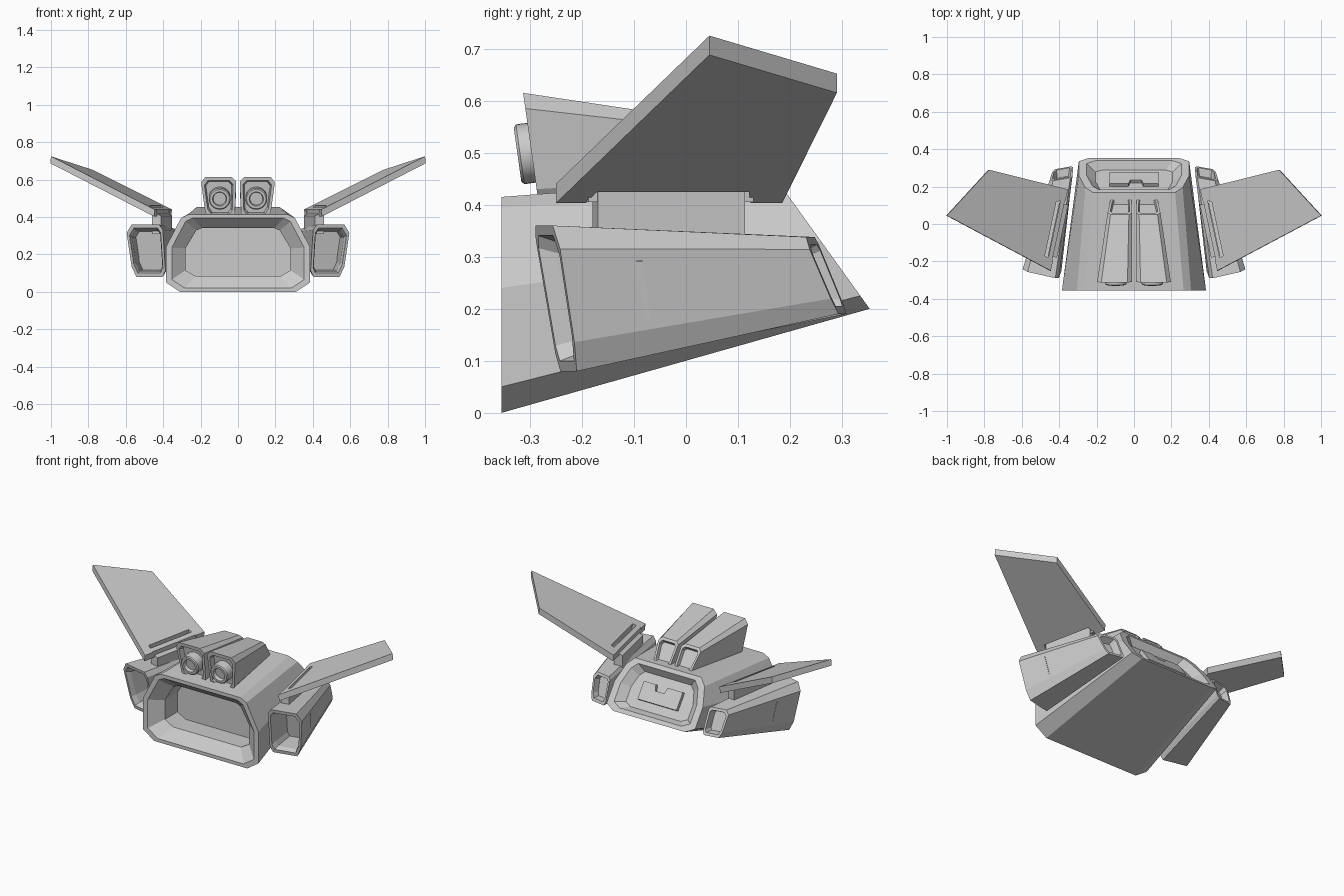
import bpy, bmesh
from math import sin, cos, tau
from mathutils import Vector as V

if "Cube" in bpy.data.objects:
    bpy.data.objects.remove(bpy.data.objects["Cube"])


def finish(name, bm, mirror):
    bmesh.ops.recalc_face_normals(bm, faces=bm.faces)
    me = bpy.data.meshes.new(name)
    bm.to_mesh(me)
    bm.free()
    ob = bpy.data.objects.new(name, me)
    bpy.context.collection.objects.link(ob)
    if mirror:
        ob.modifiers.new("Mirror", "MIRROR").use_mirror_merge = False
    return ob


def loft(name, rings, mirror=False):
    """Skin a sequence of equal-count rings and cap both ends."""
    bm = bmesh.new()
    vs = [[bm.verts.new(p) for p in r] for r in rings]
    n = len(vs[0])
    for a, b in zip(vs, vs[1:]):
        for i in range(n):
            j = (i + 1) % n
            bm.faces.new((a[i], a[j], b[j], b[i]))
    bm.faces.new(vs[0])
    bm.faces.new(vs[-1])
    return finish(name, bm, mirror)


def inset(ring, sx, s, push=(0, 0, 0)):
    """Copy of a ring shrunk about its middle and moved."""
    lo = V([min(p[k] for p in ring) for k in range(3)])
    hi = V([max(p[k] for p in ring) for k in range(3)])
    c = (lo + hi) / 2
    return [V((c.x + (p.x - c.x) * sx, c.y + (p.y - c.y) * s,
               c.z + (p.z - c.z) * s)) + V(push) for p in ring]


def both(half):
    return half + [(-x, z) for x, z in reversed(half)]


# Main hull: tapered octagonal shell, open recess at front, slanted panel at rear
front = [V((x, -.355, z)) for x, z in both(
    [(.31, 0), (.385, .05), (.385, .24), (.305, .395), (.265, .415)])]
rear = [V((x, .353 - (z - .2) * .72, z)) for x, z in both(
    [(.24, .2), (.295, .225), (.295, .33), (.26, .42), (.22, .455)])]
IN = V((0, -.81, -.58))
lip = inset(front, .92, .9)
throat = inset(front, .73, .62, (0, .06, .005))
floor = inset(throat, 1, 1, (0, .12, 0))
r_lip = inset(rear, .86, .84)
r_floor = inset(rear, .7, .66, IN * .04)
loft("main_hull", [floor, throat, lip, front, rear, r_lip, r_floor])

# Notched plate inside the rear recess
mid, up = V((0, .261, .328)) + IN * .045, V((0, -.584, .812))
plate = [(-.13, -.055), (.13, -.055), (.13, .05), (.05, .05), (.04, .015),
         (-.02, .015), (-.03, .05), (-.13, .05)]
base = [mid + up * s + V((x, 0, 0)) for x, s in plate]
loft("rear_plate", [base, [p - IN * .025 for p in base]])

# Side pods: canted hollow intakes either side
prof = [(.08, 0), (.78, 0), (.9, .2), (1, .84), (.86, 1), (.12, 1),
        (.03, .9), (0, .12)]
pf = [V((.387 + .2 * u + .01 * w, -.245 + .045 * u - .05 * w, .08 + .28 * w))
      for u, w in prof]
pr = [V((.325 + .125 * u, .31 - .022 * u - .06 * w, .19 + .148 * w))
      for u, w in prof]
pod_lip = inset(pf, .8, .84)
pod_lip = [V((p.x, p.y, p.z)) for p in pod_lip]


def scaled(ring, s, push=(0, 0, 0)):
    c = sum(ring, V()) / len(ring)
    return [c + (p - c) * s + V(push) for p in ring]


loft("side_pod", [scaled(pf, .74, (-.02, .16, 0)), scaled(pf, .78, (-.005, .03, 0)),
                  scaled(pf, .86), pf, pr, scaled(pr, .8),
                  scaled(pr, .68, (0, -.04, -.01))], True)

# Twin engine housings on the roof
ep = [(.04, .39), (.15, .39), (.176, .43), (.197, .585), (.175, .615),
      (.035, .615), (.01, .59), (.016, .42)]
ef = [V((x, -.313 + (.615 - z) * .14, z)) for x, z in ep]
er = []
for x, z in ep:
    zz = .43 + (z - .39) * .58
    er.append(V((x * .7 + .003, .05 + (.56 - zz) * .72, zz)))
loft("engine_housing", [scaled(ef, .74, (0, .03, .004)), scaled(ef, .82), ef, er,
                        scaled(er, .8), scaled(er, .72, IN * .02)], True)

# Round nozzles with a stepped bore
ax, upn = V((0, -.99, -.139)), V((0, -.139, .99))
c0 = V((.098, -.297, .5))


def circle(r, d):
    return [c0 + ax * d + V((r * cos(tau * i / 32), 0, 0)) + upn * r * sin(tau * i / 32)
            for i in range(32)]


noz = loft("engine_nozzle", [circle(*q) for q in
           [(.058, -.04), (.058, .022), (.052, .027), (.038, .027), (.034, .008)]], True)
bpy.context.view_layer.objects.active = noz
noz.select_set(True)
bpy.ops.object.shade_smooth_by_angle()

# Swept wings with a notch along the root
root0, root1 = V((.445, -.25, .44)), V((.353, .185, .44))
along = root1 - root0
out = V((.88, .186, .416)).normalized()


def on_root(t, off, drop=0):
    return root0 + along * t + out * off - V((0, 0, drop))


top = [root0, V((1, .045, .725)), V((.775, .29, .652)), root1,
       on_root(.86, .0), on_root(.83, .052), on_root(.16, .052), on_root(.13, .0)]
loft("wing", [top, [p + V((.004, 0, -.037)) for p in top]], True)


def rail(name, t0, t1, a, b, z_top, z_bot):
    q = [on_root(t0, a), on_root(t1, a), on_root(t1, b), on_root(t0, b)]
    loft(name, [[V((p.x, p.y, p.z - z_top)) for p in q],
                [V((p.x, p.y, z_bot)) for p in q]], True)


# Hinge bar lying in the notch, and the pylon down to the pod
rail("hinge_bar", .13, .86, .004, .03, .0, .405)
rail("wing_pylon", .17, .82, -.02, .035, .025, .31)
